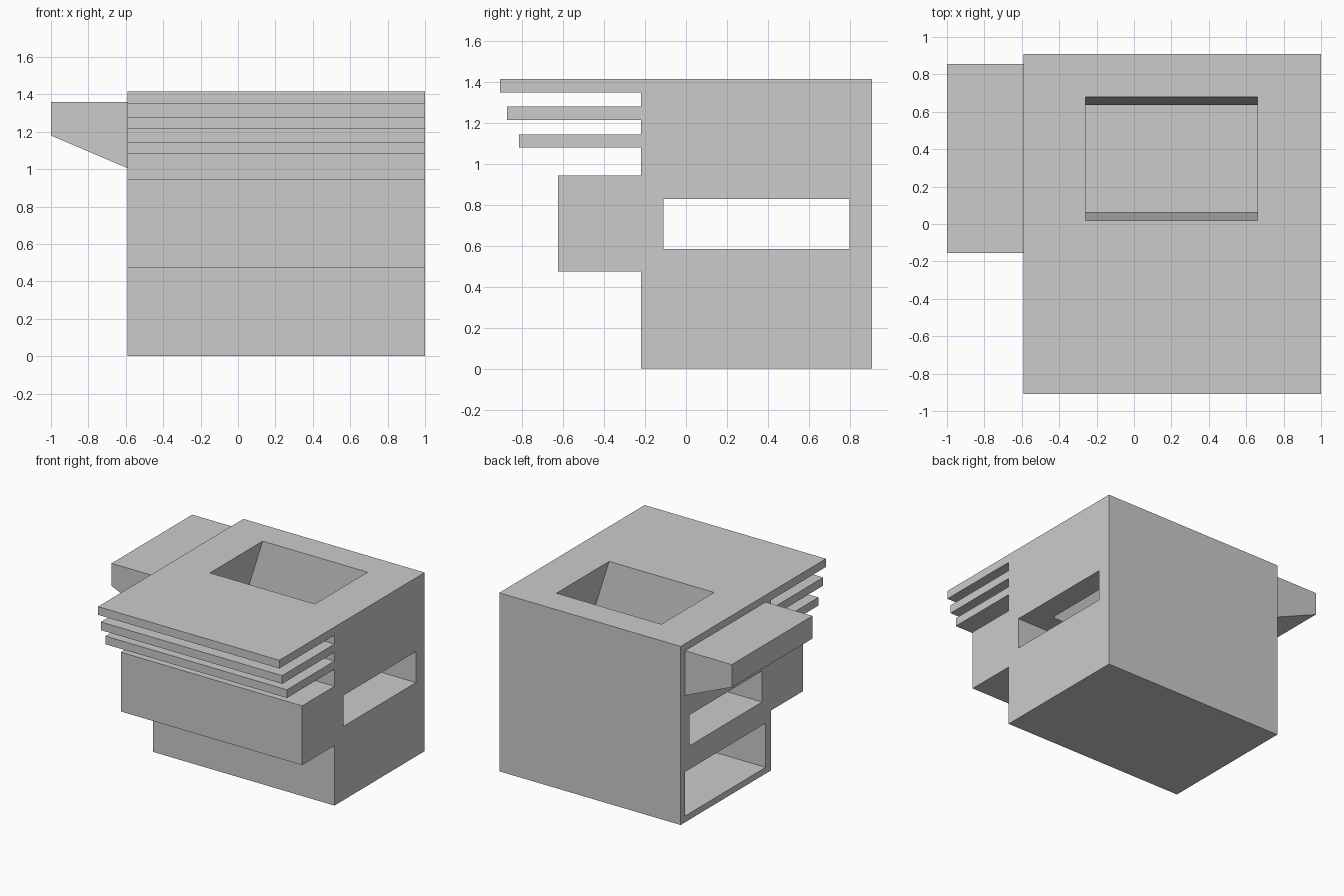
import bpy, bmesh

if "Cube" in bpy.data.objects:
    bpy.data.objects.remove(bpy.data.objects["Cube"])

LEFT, RIGHT, TOP = -0.59, 1.0, 1.415


def loft(name, ring_a, ring_b):
    """Closed solid between two matching rings of points."""
    bm = bmesh.new()
    a = [bm.verts.new(p) for p in ring_a]
    b = [bm.verts.new(p) for p in ring_b]
    n = len(a)
    bm.faces.new(a)
    bm.faces.new(b[::-1])
    for i in range(n):
        j = (i + 1) % n
        bm.faces.new((a[i], a[j], b[j], b[i]))
    bmesh.ops.recalc_face_normals(bm, faces=bm.faces)
    mesh = bpy.data.meshes.new(name)
    bm.to_mesh(mesh)
    bm.free()
    obj = bpy.data.objects.new(name, mesh)
    bpy.context.collection.objects.link(obj)
    return obj


def prism_x(name, profile, x0, x1):
    return loft(name, [(x0, y, z) for y, z in profile], [(x1, y, z) for y, z in profile])


def box(name, x0, x1, y0, y1, z0, z1):
    return prism_x(name, [(y0, z0), (y1, z0), (y1, z1), (y0, z1)], x0, x1)


def rect(cx, cy, hx, hy, z):
    return [(cx - hx, cy - hy, z), (cx + hx, cy - hy, z),
            (cx + hx, cy + hy, z), (cx - hx, cy + hy, z)]


def cut(target, cutter):
    cutter.hide_render = True
    mod = target.modifiers.new("cut", 'BOOLEAN')
    mod.operation, mod.solver, mod.object = 'DIFFERENCE', 'EXACT', cutter
    bpy.context.view_layer.objects.active = target
    bpy.ops.object.modifier_apply(modifier=mod.name)
    bpy.data.objects.remove(cutter)


# Body: side profile with a front block and three overhanging shelves
FACE = -0.22
profile = [(0.91, TOP), (0.91, 0), (FACE, 0)]
for front, z0, z1 in [(-0.625, 0.475, 0.945), (-0.815, 1.08, 1.145),
                      (-0.875, 1.215, 1.28), (-0.91, 1.35, TOP)]:
    profile += [(FACE, z0), (front, z0), (front, z1)]
    if z1 < TOP:
        profile.append((FACE, z1))
body = prism_x("body", profile, LEFT, RIGHT)

# Slot running right through from side to side
cut(body, box("slot_cutter", LEFT - 0.1, RIGHT + 0.1, -0.11, 0.80, 0.585, 0.83))


# Shaft from the top into the slot: widens in x, narrows in y on the way down
def shaft_ring(z):
    t = (TOP - z) / (TOP - 0.83)
    return rect(0.2, 0.35, 0.46 + 0.16 * t, 0.33 - 0.045 * t, z)


cut(body, loft("shaft_cutter", shaft_ring(0.7), shaft_ring(TOP + 0.1)))

# Deep recess low on the left side
cut(body, box("recess_cutter", LEFT - 0.1, LEFT + 1.0, -0.155, 0.855, 0.05, 0.40))

# Wedge-shaped side ledge
wedge = [(LEFT, 1.36), (-1.0, 1.36), (-1.0, 1.18), (LEFT, 1.005)]
loft("side_ledge", [(x, -0.155, z) for x, z in wedge], [(x, 0.855, z) for x, z in wedge])
